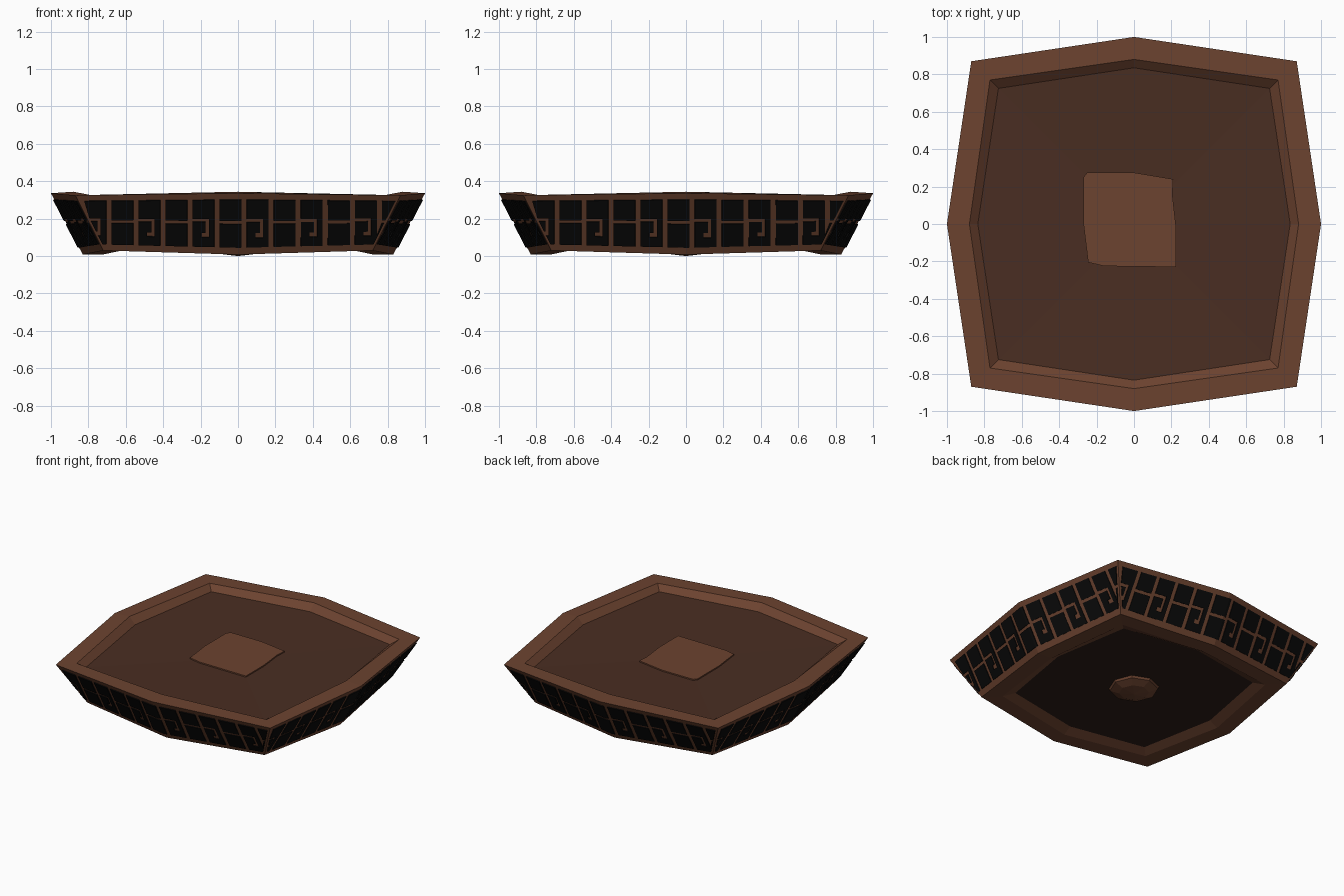
import bpy, bmesh, math
from mathutils import Vector, Matrix

if "Cube" in bpy.data.objects:
    bpy.data.objects.remove(bpy.data.objects["Cube"])


def material(name, rgb):
    m = bpy.data.materials.new(name)
    m.diffuse_color = (*rgb, 1)
    m.use_nodes = True
    m.node_tree.nodes["Principled BSDF"].inputs["Base Color"].default_value = m.diffuse_color
    return m


BROWN = material("warm brown", (0.150, 0.056, 0.029))
FLOOR = material("dark brown", (0.068, 0.027, 0.016))
UNDER = material("deep brown", (0.026, 0.013, 0.009))
BLACK = material("black tile", (0.003, 0.003, 0.003))


def add_object(name, bm, mats):
    bmesh.ops.recalc_face_normals(bm, faces=bm.faces)
    me = bpy.data.meshes.new(name)
    bm.to_mesh(me)
    bm.free()
    for m in mats:
        me.materials.append(m)
    ob = bpy.data.objects.new(name, me)
    bpy.context.collection.objects.link(ob)
    return ob


def ring(mid, mid_z, corner, corner_z):
    """Eight-point outline: four side middles and four corners."""
    pts = []
    for k in range(4):
        rot = Matrix.Rotation(k * math.pi / 2, 3, 'Z')
        pts.append(rot @ Vector((0, -mid, mid_z)))
        pts.append(rot @ Vector((corner, -corner, corner_z)))
    return pts


# Tray body: lofted from underside panel, round the wall and rim, to the floor
rings = [
    ring(0.66, 0.045, 0.56, 0.05),    # underside panel edge
    ring(0.72, 0.009, 0.62, 0.03),    # foot ring, inner
    ring(0.83, 0.008, 0.72, 0.03),    # foot ring, outer
    ring(1.00, 0.336, 0.87, 0.325),   # rim, outer
    ring(0.88, 0.344, 0.77, 0.323),   # rim, inner
    ring(0.835, 0.295, 0.725, 0.29),  # floor edge
]
bm = bmesh.new()
loops = [[bm.verts.new(p) for p in r] for r in rings]
for a, b in zip(loops, loops[1:]):
    for i in range(8):
        j = (i + 1) % 8
        bm.faces.new((a[i], a[j], b[j], b[i]))
for loop, z, slot in ((loops[0], 0.05, 2), (loops[-1], 0.275, 1)):
    centre = bm.verts.new((0, 0, z))
    for i in range(8):
        f = bm.faces.new((loop[i], loop[(i + 1) % 8], centre))
        f.material_index = slot
add_object("tray_body", bm, [BROWN, FLOOR, UNDER])

# Black key-pattern tiles on the four sloping walls
LOW_M, LOW_C = rings[2][0], rings[2][1]
TOP_M, TOP_C = rings[3][0], rings[3][1]
OUT = (LOW_C - LOW_M).cross(TOP_M - LOW_M).normalized()


def wall_point(x, v):
    """Point on the front wall at position x and height fraction v."""
    half = LOW_C.x + (TOP_C.x - LOW_C.x) * v
    x = max(-half + 0.015, min(half - 0.015, x))
    m, c = LOW_M.lerp(TOP_M, v), LOW_C.lerp(TOP_C, v)
    p = m.lerp(c, abs(x) / half) + OUT * 0.007
    return Vector((math.copysign(p.x, x) if x else 0, p.y, p.z))


PLAIN = [(0, 0.56, 1, 1), (0, 0, 1, 0.49)]
KEY = [(0, 0.6, 1, 1), (0, 0.3, 0.6, 0.53), (0.75, 0.2, 1, 0.6),
       (0, 0, 1, 0.2), (0, 0.2, 0.4, 0.3)]
PITCH, WIDTH = 0.1445, 0.117
bm = bmesh.new()
for side in range(4):
    rot = Matrix.Rotation(side * math.pi / 2, 3, 'Z')
    for k in range(-6, 7):
        left = -0.04 + PITCH * k - WIDTH / 2
        for u0, v0, u1, v1 in (KEY if k % 2 else PLAIN):
            x0, x1 = left + u0 * WIDTH, left + u1 * WIDTH
            w0, w1 = 0.12 + v0 * 0.78, 0.12 + v1 * 0.78
            # fold tiles that cross the middle of the side
            spans = [(x0, 0), (0, x1)] if x0 < 0 < x1 else [(x0, x1)]
            for a, b in spans:
                pts = [wall_point(a, w0), wall_point(b, w0),
                       wall_point(b, w1), wall_point(a, w1)]
                if (pts[2] - pts[3]).length < 0.01:
                    continue
                if (pts[1] - pts[0]).length < 0.001:
                    pts.pop(0)
                bm.faces.new([bm.verts.new(rot @ p) for p in pts])
# make every tile face outward
for f in bm.faces:
    f.normal_update()
    c = f.calc_center_median()
    if f.normal.dot(Vector((c.x, c.y, 0))) < 0:
        f.normal_flip()
me = bpy.data.meshes.new("wall_tiles")
bm.to_mesh(me)
bm.free()
me.materials.append(BLACK)
tiles = bpy.data.objects.new("wall_tiles", me)
bpy.context.collection.objects.link(tiles)
sol = tiles.modifiers.new("thickness", 'SOLIDIFY')
sol.thickness = 0.006
sol.offset = -1

# Light square in the middle of the floor
bm = bmesh.new()
outline = [(-0.245, -0.205), (-0.16, -0.225), (0.225, -0.23), (0.225, -0.02),
           (0.205, 0.16), (0.21, 0.24), (0.0, 0.275), (-0.25, 0.275), (-0.27, 0.25),
           (-0.27, 0.0)]
base = bm.faces.new([bm.verts.new((x, y, 0.281)) for x, y in outline])
top = bmesh.ops.extrude_face_region(bm, geom=[base])
bmesh.ops.translate(bm, vec=(0, 0, 0.009),
                    verts=[g for g in top['geom'] if isinstance(g, bmesh.types.BMVert)])
add_object("floor_square", bm, [BROWN])

# Low faceted knob under the tray
bm = bmesh.new()
prof = [(0.17, 0.052), (0.16, 0.035), (0.10, 0.012)]
knob = []
for r, z in prof:
    knob.append([bm.verts.new((r * math.cos(math.pi * i / 4), r * math.sin(math.pi * i / 4), z))
                 for i in range(8)])
for a, b in zip(knob, knob[1:]):
    for i in range(8):
        j = (i + 1) % 8
        bm.faces.new((a[i], a[j], b[j], b[i]))
tip = bm.verts.new((0, 0, 0))
for i in range(8):
    bm.faces.new((knob[-1][i], knob[-1][(i + 1) % 8], tip))
bm.faces.new(knob[0])
add_object("underside_knob", bm, [BROWN])
